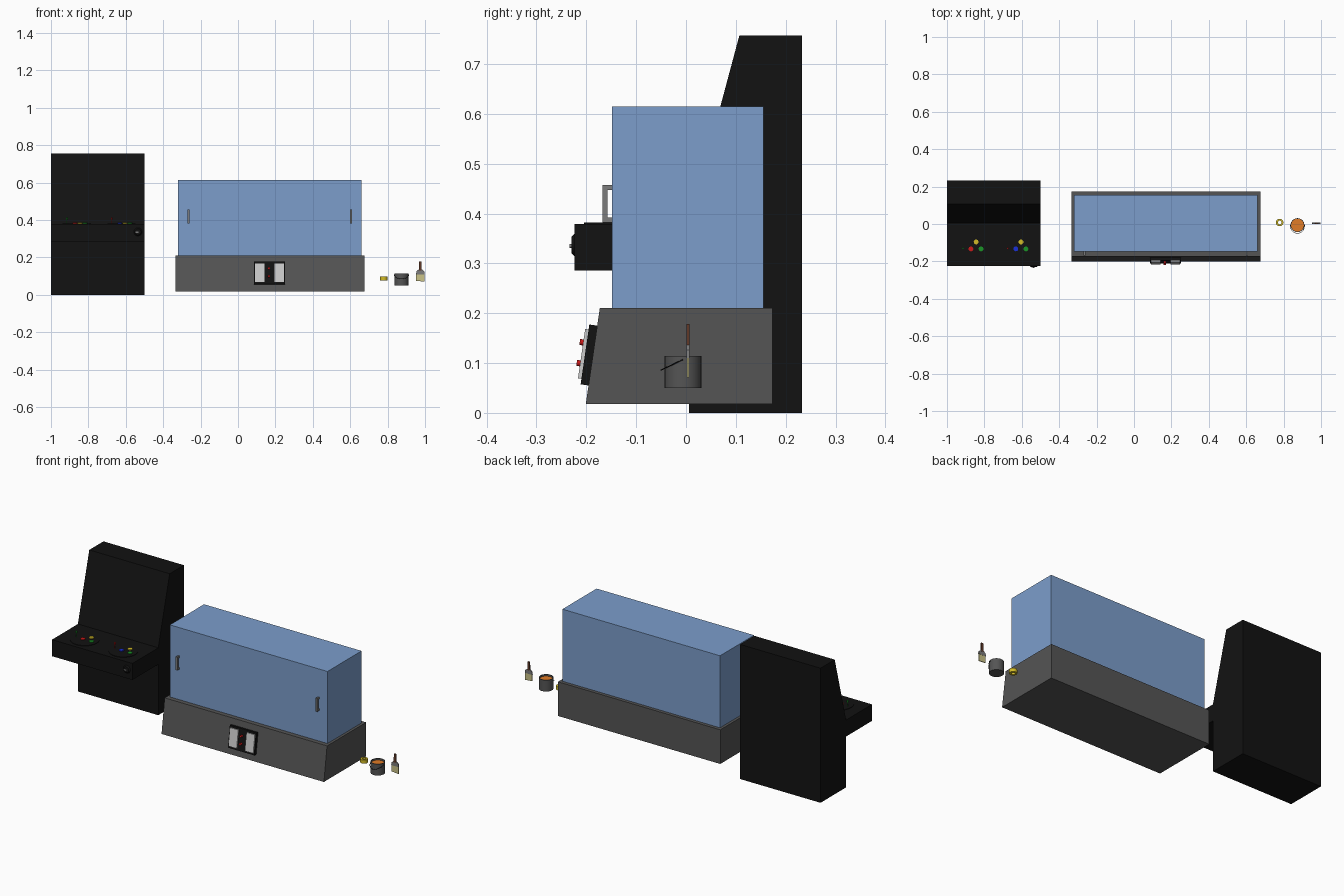
import bpy, bmesh, math
from mathutils import Vector, Matrix

if "Cube" in bpy.data.objects:
    bpy.data.objects.remove(bpy.data.objects["Cube"])

mats = {}
def paint(ob, name, rgb):
    if name not in mats:
        mats[name] = bpy.data.materials.new(name)
        mats[name].diffuse_color = (*rgb, 1)
    ob.data.materials.append(mats[name])

C = dict(black=(0.006, 0.006, 0.006), dark=(0.09, 0.09, 0.09), steel=(0.2, 0.2, 0.2),
         glass=(0.2, 0.34, 0.6), white=(0.6, 0.6, 0.6), red=(0.6, 0.01, 0.01),
         green=(0.01, 0.3, 0.02), yellow=(0.65, 0.5, 0.02), blue=(0.01, 0.03, 0.7),
         orange=(0.75, 0.2, 0.02), straw=(0.6, 0.55, 0.25), brown=(0.12, 0.04, 0.02))

def finish(name, bm, col):
    bmesh.ops.recalc_face_normals(bm, faces=bm.faces)
    me = bpy.data.meshes.new(name)
    bm.to_mesh(me)
    bm.free()
    ob = bpy.data.objects.new(name, me)
    bpy.context.collection.objects.link(ob)
    paint(ob, col, C[col])
    return ob

def extrude(name, pts, vec, col):
    """Closed profile of 3D points extruded along vec."""
    bm = bmesh.new()
    f = bm.faces.new([bm.verts.new(p) for p in pts])
    r = bmesh.ops.extrude_face_region(bm, geom=[f])
    bmesh.ops.translate(bm, vec=vec, verts=[v for v in r['geom'] if isinstance(v, bmesh.types.BMVert)])
    return finish(name, bm, col)

def side_profile(name, yz, x0, x1, col):
    return extrude(name, [(x0, y, z) for y, z in yz], (x1 - x0, 0, 0), col)

def box(name, x, y, z, col):
    return side_profile(name, [(y[0], z[0]), (y[1], z[0]), (y[1], z[1]), (y[0], z[1])], x[0], x[1], col)

def rod(name, a, b, r, col, n=20, r2=None):
    a, b = Vector(a), Vector(b)
    d = b - a
    bm = bmesh.new()
    m = Matrix.Translation((a + b) / 2) @ d.to_track_quat('Z', 'Y').to_matrix().to_4x4()
    bmesh.ops.create_cone(bm, cap_ends=True, segments=n, radius1=r, radius2=r if r2 is None else r2,
                          depth=d.length, matrix=m)
    return finish(name, bm, col)

def lathe(name, rz, centre, col, n=28, closed=False):
    bm = bmesh.new()
    rings = [[bm.verts.new((centre[0] + r * math.cos(2 * math.pi * i / n),
                            centre[1] + r * math.sin(2 * math.pi * i / n), z)) for i in range(n)] for r, z in rz]
    pairs = list(zip(rings, rings[1:]))
    if closed:
        pairs.append((rings[-1], rings[0]))
    else:
        bm.faces.new(rings[0])
        bm.faces.new(rings[-1])
    for a, b in pairs:
        for i in range(n):
            j = (i + 1) % n
            bm.faces.new((a[i], a[j], b[j], b[i]))
    return finish(name, bm, col)

def wire(name, pts, r, col):
    cu = bpy.data.curves.new(name, 'CURVE')
    cu.dimensions = '3D'
    cu.bevel_depth, cu.bevel_resolution, cu.use_fill_caps = r, 1, True
    sp = cu.splines.new('POLY')
    sp.points.add(len(pts) - 1)
    for p, q in zip(sp.points, pts):
        p.co = (*q, 1)
    ob = bpy.data.objects.new(name, cu)
    bpy.context.collection.objects.link(ob)
    paint(ob, col, C[col])

# Arcade cabinet body and control console
side_profile("arcade_body", [(0.006, 0), (0.233, 0), (0.233, 0.757), (0.107, 0.757), (0.006, 0.38)],
             -1.0, -0.5, 'black')
box("arcade_console", (-1.0, -0.5), (-0.224, 0.0065), (0.286, 0.379), 'black')

# Two player stations: disc, joystick, three buttons
for k, (x, first) in enumerate([(-0.862, 'red'), (-0.622, 'blue')], 1):
    rod(f"station_disc_{k}", (x, -0.13, 0.378), (x, -0.13, 0.382), 0.075, 'black', 32)
    stick, knob = ('green', 'green') if k == 1 else ('red', 'red')
    rod(f"joystick_{k}", (x - 0.053, -0.13, 0.38), (x - 0.053, -0.13, 0.408), 0.002, stick, 10)
    rod(f"joystick_knob_{k}", (x - 0.053, -0.13, 0.404), (x - 0.053, -0.13, 0.414), 0.005, knob, 12)
    for n, (dx, y, c) in enumerate([(-0.01, -0.133, first), (0.044, -0.133, 'green'), (0.018, -0.096, 'yellow')]):
        rod(f"button_{k}_{n}", (x + dx, y, 0.38), (x + dx, y, 0.386), 0.013, c)

# Lock on console front
rod("lock_plate", (-0.535, -0.223, 0.337), (-0.535, -0.230, 0.337), 0.023, 'black', 24, 0.016)
rod("lock_barrel", (-0.535, -0.229, 0.335), (-0.535, -0.234, 0.335), 0.004, 'steel', 12)
box("lock_key", (-0.548, -0.535), (-0.233, -0.230), (0.332, 0.338), 'steel')

# Display case: sloped base and glass hood
side_profile("case_base", [(-0.201, 0.018), (0.174, 0.018), (0.174, 0.21), (-0.173, 0.21)], -0.335, 0.675, 'dark')
box("glass_hood", (-0.32, 0.66), (-0.148, 0.155), (0.2095, 0.615), 'glass')
# Door handles
for n, x in enumerate((-0.265, 0.605)):
    side_profile(f"door_handle_{n}", [(-0.147, 0.382), (-0.168, 0.382), (-0.168, 0.457), (-0.147, 0.457),
                 (-0.147, 0.447), (-0.158, 0.447), (-0.158, 0.392), (-0.147, 0.392)], x - 0.005, x + 0.005, 'steel')

# Control panel leaning with the sloped base front
up = Vector((0, 0.028, 0.192)).normalized()
out = Vector((0, -up.z, up.y))
def on_slope(x, z, d):
    return Vector((x, -0.201 + 0.1458 * (z - 0.018), z)) + out * d
def plate(name, x0, x1, z0, z1, d0, d1, col):
    extrude(name, [on_slope(x, z, d0) for x, z in ((x0, z0), (x1, z0), (x1, z1), (x0, z1))], out * (d1 - d0), col)
plate("panel_plate", 0.085, 0.25, 0.055, 0.175, -0.001, 0.016, 'black')
plate("panel_pad_left", 0.091, 0.143, 0.066, 0.165, 0.015, 0.023, 'white')
plate("panel_pad_right", 0.194, 0.246, 0.066, 0.165, 0.015, 0.023, 'white')
for n, z in enumerate((0.096, 0.138)):
    rod(f"panel_button_{n}", on_slope(0.165, z, 0.015), on_slope(0.165, z, 0.03), 0.006, 'red', 16)

# Roll of tape
lathe("tape_roll", [(0.010, 0.078), (0.020, 0.078), (0.020, 0.098), (0.010, 0.098)], (0.779, 0.008), 'yellow', 20, True)

# Paint bucket, paint and wire handle
bx, by = 0.874, -0.006
lathe("bucket", [(0.037, 0.05), (0.037, 0.114), (0.034, 0.114), (0.034, 0.052)], (bx, by), 'dark')
rod("bucket_paint", (bx, by, 0.053), (bx, by, 0.104), 0.0345, 'orange', 28)
arc = [math.pi * i / 16 for i in range(17)]
wire("bucket_handle", [(bx + 0.039 * math.cos(t), by - 0.044 * math.sin(t), 0.107 - 0.021 * math.sin(t)) for t in arc],
     0.0012, 'black')

# Paint brush: bristles, ferrule, handle
def slab(name, xz, t, col):
    extrude(name, [(0.975 + x, 0.004 - t, z) for x, z in xz], (0, 2 * t, 0), col)
slab("brush_bristles", [(-0.022, 0.075), (0.022, 0.071), (0.022, 0.111), (-0.022, 0.111)], 0.002, 'straw')
slab("brush_ferrule", [(-0.023, 0.110), (0.023, 0.110), (0.021, 0.126), (0.009, 0.136), (-0.009, 0.136), (-0.021, 0.126)],
     0.0027, 'steel')
slab("brush_handle", [(-0.007, 0.13), (0.007, 0.13), (0.0065, 0.178), (-0.0065, 0.178)], 0.0032, 'brown')

# Smooth the round parts, keep edges sharp
for ob in bpy.data.objects:
    if ob.type == 'MESH' and any(w in ob.name for w in ("bucket", "tape", "button", "joystick", "disc", "lock_plate")):
        bpy.ops.object.select_all(action='DESELECT')
        ob.select_set(True)
        bpy.context.view_layer.objects.active = ob
        bpy.ops.object.shade_smooth_by_angle()

for m in bpy.data.materials:
    if m.users and not m.is_grease_pencil:
        m.use_nodes = True
        m.node_tree.nodes["Principled BSDF"].inputs["Base Color"].default_value = m.diffuse_color
